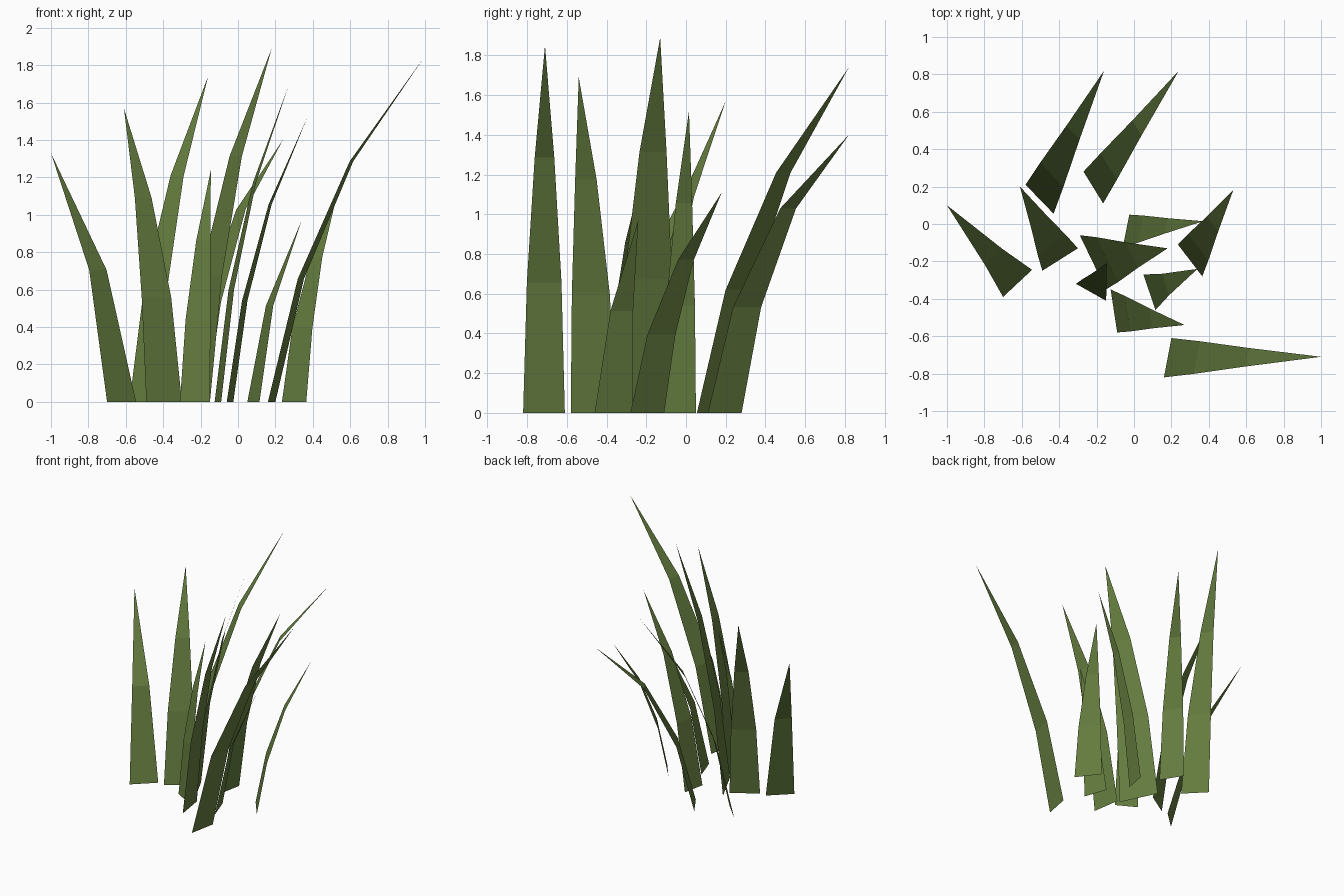
import bpy
from mathutils import Vector

if "Cube" in bpy.data.objects:
    bpy.data.objects.remove(bpy.data.objects["Cube"])

# Leaf colour
green = bpy.data.materials.new("grass green")
green.diffuse_color = (0.13, 0.205, 0.05, 1)
green.use_nodes = True
green.node_tree.nodes["Principled BSDF"].inputs["Base Color"].default_value = green.diffuse_color

# Bend profiles: (height fraction, lean fraction, width fraction)
TALL = [(0, 0, 1), (0.355, 0.19, 0.83), (0.695, 0.52, 0.47)]
SHORT = [(0, 0, 1), (0.53, 0.335, 0.6)]


def blade(name, left, right, tip, rows):
    """Flat bent blade: base edge on the ground, tapering rows, pointed tip."""
    left, right, tip = Vector((*left, 0)), Vector((*right, 0)), Vector(tip)
    base = (left + right) / 2
    half = (right - left) / 2
    lean = Vector((tip.x - base.x, tip.y - base.y, 0))
    verts = []
    for h, d, w in rows:
        centre = base + lean * d + Vector((0, 0, tip.z * h))
        verts += [centre - half * w, centre + half * w]
    verts.append(tip)
    n = len(rows)
    faces = [(2 * i, 2 * i + 1, 2 * i + 3, 2 * i + 2) for i in range(n - 1)]
    faces.append((2 * n - 2, 2 * n - 1, 2 * n))
    # Keep the upper side of every blade as its outside
    a, b, c = (verts[i] for i in faces[-1])
    if (b - a).cross(c - a).z < 0:
        faces = [f[::-1] for f in faces]
    mesh = bpy.data.meshes.new(name)
    mesh.from_pydata(verts, [], faces)
    mesh.materials.append(green)
    obj = bpy.data.objects.new(name, mesh)
    bpy.context.collection.objects.link(obj)


# Base corners and tip of each blade
blade("back_left_blade", (-0.58, 0.21), (-0.43, 0.055), (-0.16, 0.82, 1.74), TALL)
blade("back_right_blade", (-0.27, 0.28), (-0.165, 0.11), (0.24, 0.82, 1.40),
      [(0, 0, 1), (0.38, 0.18, 0.83), (0.735, 0.51, 0.47)])
blade("left_blade", (-0.49, -0.25), (-0.30, -0.13), (-0.61, 0.20, 1.57), TALL)
blade("far_left_blade", (-0.70, -0.39), (-0.545, -0.245), (-1.0, 0.10, 1.33), SHORT)
blade("centre_blade", (-0.025, 0.05), (-0.06, -0.125), (0.37, 0.015, 1.52), TALL)
blade("right_blade", (0.235, -0.11), (0.365, -0.28), (0.53, 0.18, 1.11), TALL)
blade("tallest_blade", (-0.29, -0.06), (-0.15, -0.35), (0.18, -0.13, 1.89), TALL)
blade("front_right_blade", (0.20, -0.61), (0.16, -0.82), (1.0, -0.71, 1.85), TALL)
blade("front_blade", (-0.125, -0.35), (-0.09, -0.58), (0.27, -0.54, 1.69), TALL)
blade("inner_left_blade", (-0.31, -0.32), (-0.15, -0.41), (-0.145, -0.21, 1.24), TALL)
blade("shortest_blade", (0.05, -0.27), (0.115, -0.46), (0.34, -0.24, 0.97), SHORT)
